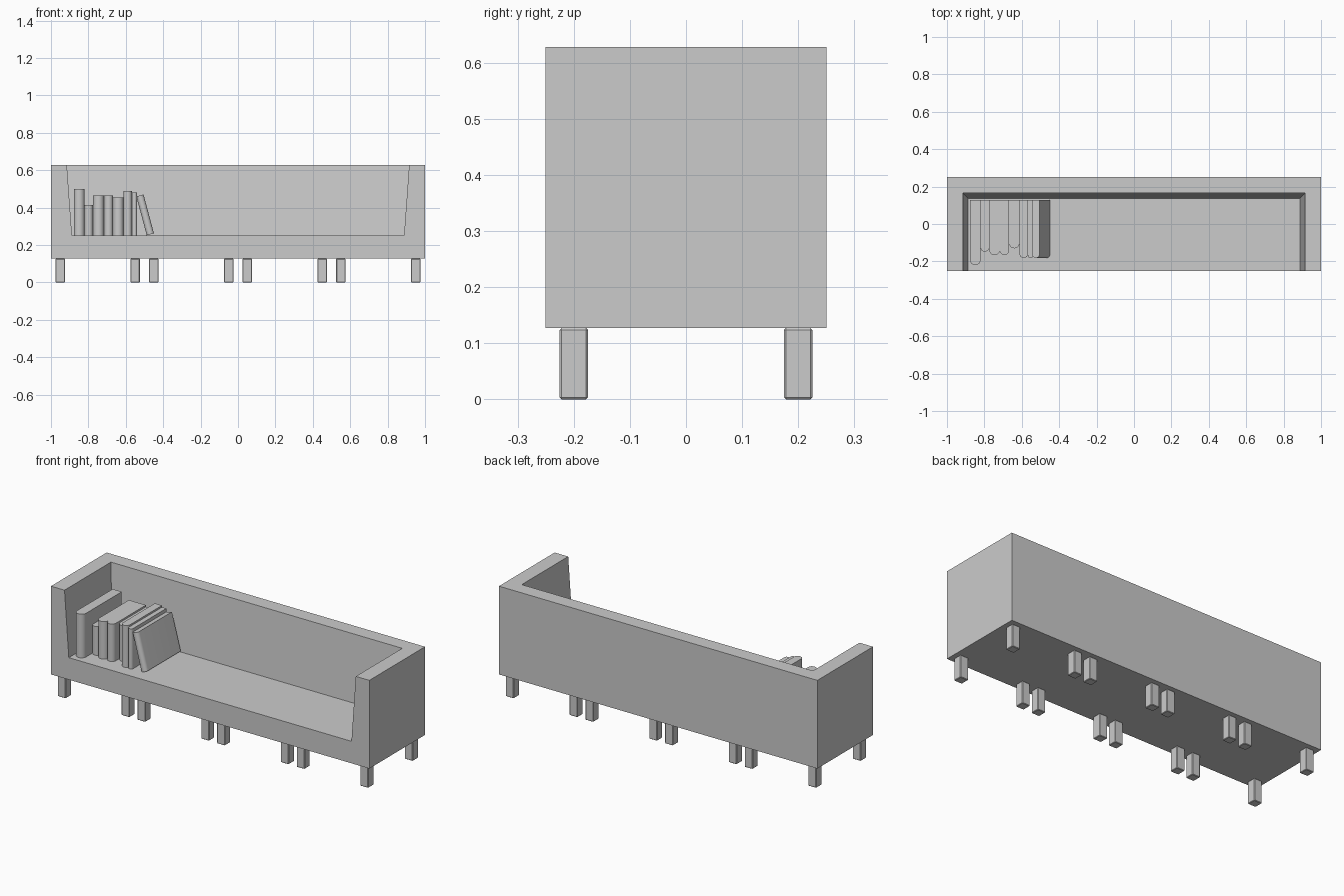
import bpy, bmesh, math
from mathutils import Matrix

if "Cube" in bpy.data.objects:
    bpy.data.objects.remove(bpy.data.objects["Cube"])


def finish(bm, name, smooth=False):
    bmesh.ops.recalc_face_normals(bm, faces=bm.faces)
    mesh = bpy.data.meshes.new(name)
    bm.to_mesh(mesh)
    bm.free()
    obj = bpy.data.objects.new(name, mesh)
    bpy.context.collection.objects.link(obj)
    if smooth:
        bpy.ops.object.select_all(action='DESELECT')
        obj.select_set(True)
        bpy.context.view_layer.objects.active = obj
        bpy.ops.object.shade_smooth_by_angle(angle=math.radians(30))
    return obj


BASE, FLOOR, TOP = 0.127, 0.252, 0.628

# Shell: four U-shaped rings of corners (front left, back left, back right, front right)
def ring(bm, x, back, z):
    return [bm.verts.new(p) for p in ((-x, -0.25, z), (-x, back, z), (x, back, z), (x, -0.25, z))]

bm = bmesh.new()
rings = [ring(bm, 1.0, 0.25, BASE), ring(bm, 1.0, 0.25, TOP),
         ring(bm, 0.915, 0.167, TOP), ring(bm, 0.888, 0.137, FLOOR)]
# Outer walls, rim and sloping inner walls
for a, b in zip(rings, rings[1:]):
    for i in range(3):
        bm.faces.new((a[i], a[i + 1], b[i + 1], b[i]))
# Underside and cavity floor
bm.faces.new(rings[0])
bm.faces.new(rings[3])
# Front face around the opening
o, t, r, f = rings
bm.faces.new((o[0], f[0], r[0], t[0]))
bm.faces.new((o[3], t[3], r[3], f[3]))
bm.faces.new((o[0], o[3], f[3], f[0]))
finish(bm, "bench_shell")

# Legs: two rows of eight with slightly softened edges
for row, y in (("front", -0.2), ("back", 0.2)):
    for i, x in enumerate((-0.95, -0.55, -0.45, -0.05, 0.05, 0.45, 0.55, 0.95)):
        bm = bmesh.new()
        bmesh.ops.create_cube(bm, size=1)
        bmesh.ops.scale(bm, vec=(0.05, 0.05, BASE), verts=bm.verts)
        bmesh.ops.translate(bm, vec=(x, y, BASE / 2), verts=bm.verts)
        bmesh.ops.bevel(bm, geom=bm.edges[:], offset=0.003, segments=1, affect='EDGES')
        finish(bm, f"{row}_leg_{i + 1}")


# Book: rounded spine outline extruded upward, optionally leaning left
def book(name, x0, x1, front, top, lean=0.0, back=0.128):
    w = x1 - x0
    r = w / 2
    pts = [(w, back), (0, back)]
    for k in range(13):
        a = math.pi + math.pi * k / 12
        pts.append((r + r * math.cos(a), front + r + r * math.sin(a)))
    bm = bmesh.new()
    face = bm.faces.new([bm.verts.new((x, y, 0)) for x, y in pts])
    ext = bmesh.ops.extrude_face_region(bm, geom=[face])
    if face.is_valid is False or len(bm.faces) < len(pts) + 2:
        bm.faces.new([v for v in bm.verts if v.co.z == 0][:len(pts)])
    up = [g for g in ext["geom"] if isinstance(g, bmesh.types.BMVert)]
    bmesh.ops.translate(bm, vec=(0, 0, top - FLOOR), verts=up)
    bm.transform(Matrix.Translation((x0, 0, FLOOR)) @ Matrix.Rotation(-lean, 4, 'Y'))
    finish(bm, name, smooth=True)


BOOKS = [(-0.877, -0.820, -0.220, 0.500),
         (-0.820, -0.775, -0.148, 0.415),
         (-0.775, -0.716, -0.166, 0.465),
         (-0.716, -0.668, -0.166, 0.465),
         (-0.668, -0.612, -0.130, 0.455),
         (-0.612, -0.567, -0.182, 0.490),
         (-0.567, -0.540, -0.182, 0.480)]
for i, b in enumerate(BOOKS):
    book(f"book_{i + 1}", *b)
book("leaning_book", -0.488, -0.448, -0.182, FLOOR + 0.215, lean=math.radians(15))
